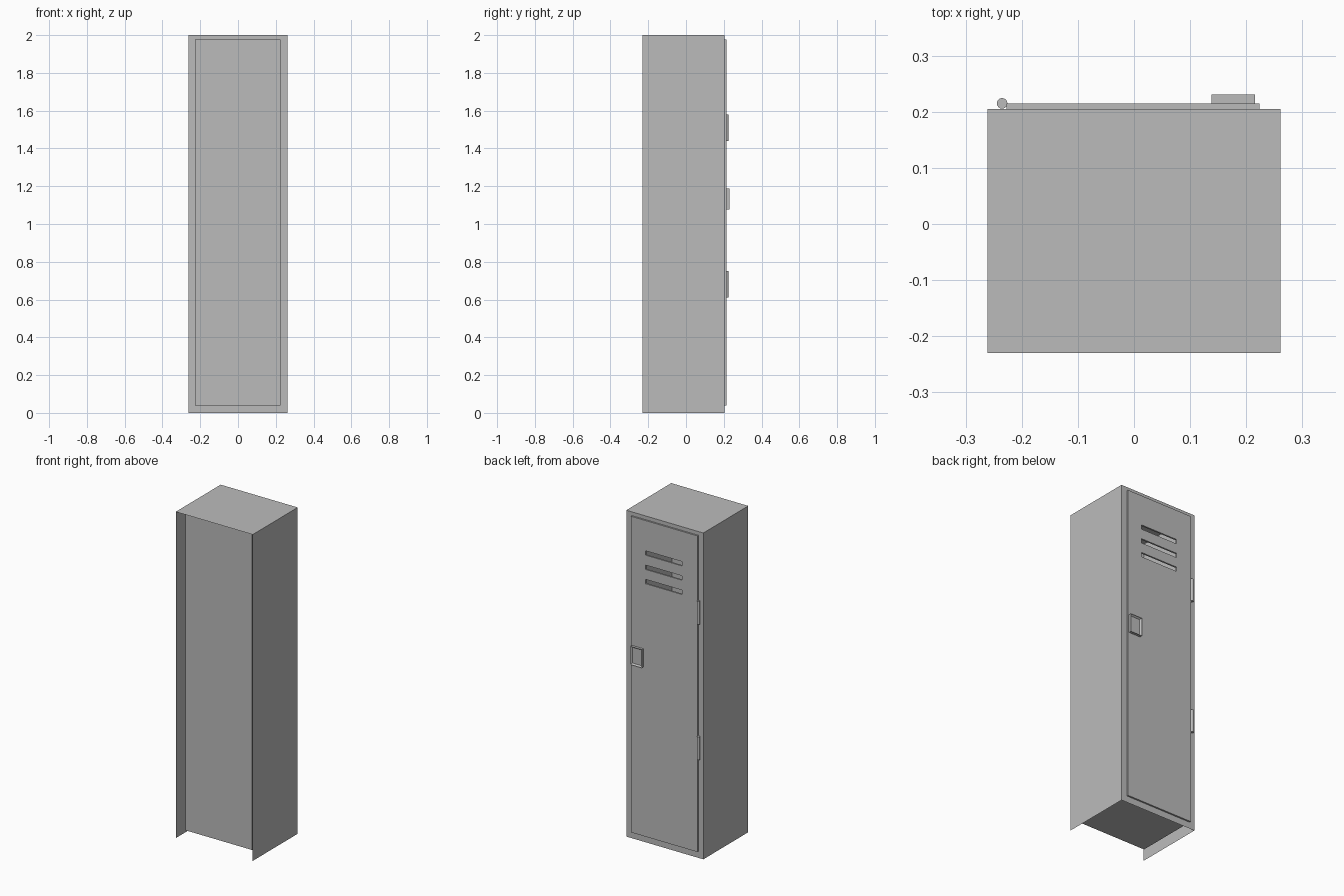
import bpy, bmesh
from mathutils import Matrix

cube = bpy.data.objects.get("Cube")
if cube:
    bpy.data.objects.remove(cube, do_unlink=True)

metal = bpy.data.materials.new("grey_metal")
metal.use_nodes = True
grey = (0.5, 0.5, 0.5, 1.0)
metal.diffuse_color = grey
metal.node_tree.nodes["Principled BSDF"].inputs["Base Color"].default_value = grey

# Main measures
HALF_W, BACK, FRONT, HEIGHT = 0.261, -0.23, 0.205, 2.0
DOOR_L, DOOR_R, DOOR_Z0, DOOR_Z1 = -0.227, 0.224, 0.04, 1.977
DOOR_T = 0.01
DOOR_FACE = FRONT + DOOR_T


def finish(name, bm):
    mesh = bpy.data.meshes.new(name)
    bm.to_mesh(mesh)
    bm.free()
    mesh.materials.append(metal)
    ob = bpy.data.objects.new(name, mesh)
    bpy.context.collection.objects.link(ob)
    return ob


def ring(bm, x0, x1, z0, z1, y):
    return [bm.verts.new((x, y, z)) for x, z in ((x0, z0), (x1, z0), (x1, z1), (x0, z1))]


# Cabinet: outer skin open at the rear and underneath, folded into an inner compartment
bm = bmesh.new()
outer = (-HALF_W, HALF_W, 0, HEIGHT)
inner = (DOOR_L, DOOR_R, DOOR_Z0, DOOR_Z1)
rings = [ring(bm, *outer, BACK), ring(bm, *outer, FRONT),
         ring(bm, *inner, FRONT), ring(bm, *inner, BACK + 0.045)]
for step, (a, b) in enumerate(zip(rings, rings[1:])):
    for i in range(4):
        j = (i + 1) % 4
        if step == 0 and i == 0:
            continue  # open underside
        bm.faces.new((a[i], a[j], b[j], b[i]))
bm.faces.new(rings[-1])
finish("cabinet", bm)

# Door with three vent slots
bm = bmesh.new()
xs = [DOOR_L, -0.125, 0.125, DOOR_R]
zs = [DOOR_Z0]
for k in range(3):
    low = 1.59 + k * 0.0875
    zs += [low, low + 0.027]
zs.append(DOOR_Z1)
grid = [[bm.verts.new((x, DOOR_FACE, z)) for x in xs] for z in zs]
for r in range(len(zs) - 1):
    for c in range(3):
        if c == 1 and r % 2 == 1:
            continue  # slot
        bm.faces.new((grid[r][c], grid[r + 1][c], grid[r + 1][c + 1], grid[r][c + 1]))
door = finish("door", bm)
solid = door.modifiers.new("thickness", "SOLIDIFY")
solid.thickness = DOOR_T
solid.offset = -1

# Latch: raised block with a recessed face
bm = bmesh.new()
bmesh.ops.create_cube(bm, size=1, matrix=Matrix.Translation((0.177, DOOR_FACE + 0.008, 1.132))
                      @ Matrix.Diagonal((0.078, 0.016, 0.112, 1)))
bm.normal_update()
face = max(bm.faces, key=lambda f: f.normal.y)
bmesh.ops.inset_region(bm, faces=[face], thickness=0.011)
bmesh.ops.translate(bm, verts=face.verts, vec=(0, -0.01, 0))
finish("latch", bm)

# Hinge barrels
for name, z in (("lower_hinge", 0.68), ("upper_hinge", 1.51)):
    bm = bmesh.new()
    bmesh.ops.create_cone(bm, cap_ends=True, segments=16, radius1=0.0095, radius2=0.0095, depth=0.14,
                          matrix=Matrix.Translation((-0.235, DOOR_FACE, z)))
    for f in bm.faces:
        f.smooth = len(f.verts) == 4
    for e in bm.edges:
        e.smooth = all(len(f.verts) == 4 for f in e.link_faces)
    finish(name, bm)
